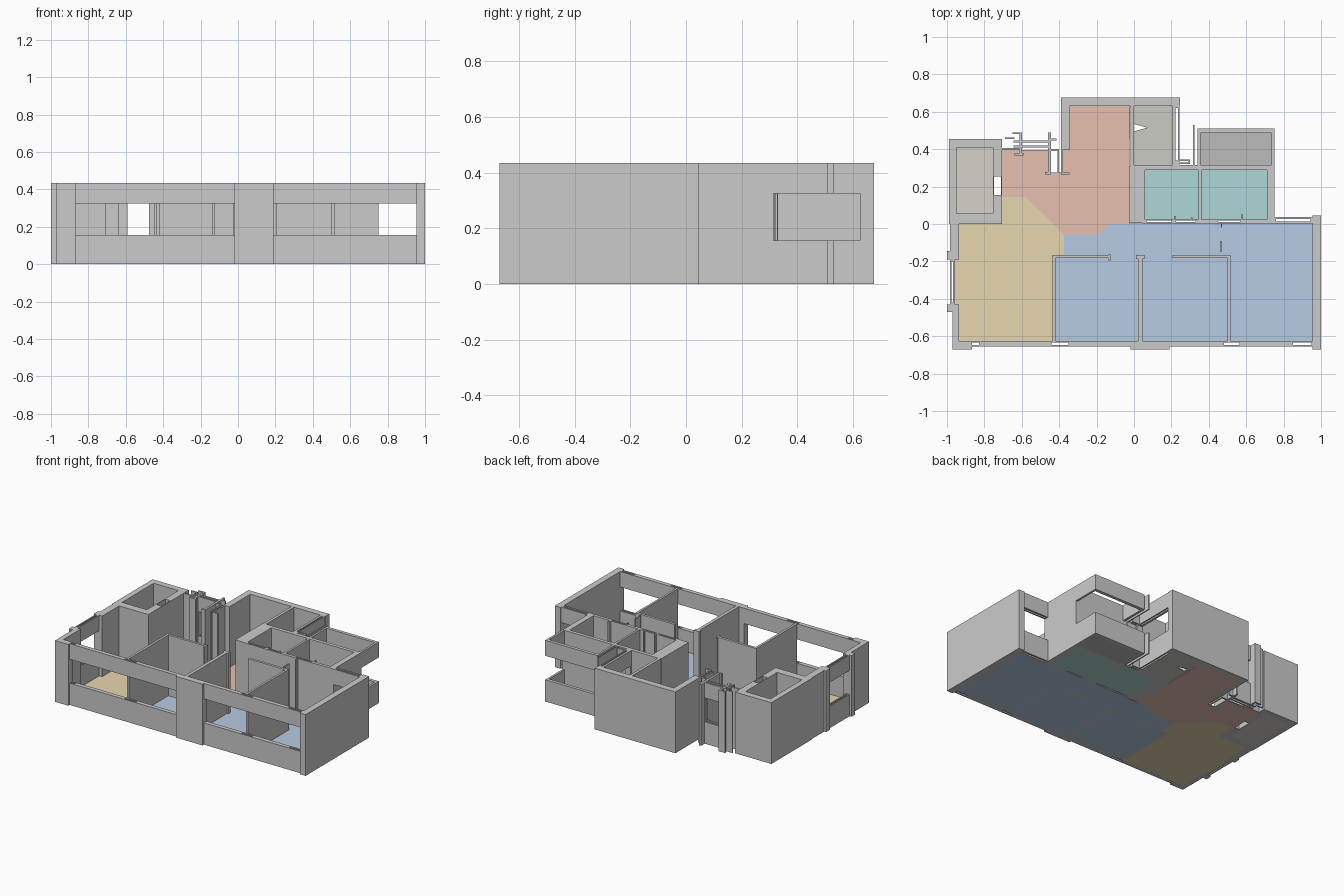
import bpy, bmesh
from itertools import product

H, SILL, HEAD = 0.435, 0.155, 0.325   # wall height and window band
FLOOR_T = 0.004


def finish(name, bm, colour=None):
    bmesh.ops.recalc_face_normals(bm, faces=bm.faces[:])
    me = bpy.data.meshes.new(name)
    bm.to_mesh(me)
    bm.free()
    ob = bpy.data.objects.new(name, me)
    bpy.context.collection.objects.link(ob)
    if colour:
        mat = bpy.data.materials.new(name + "_colour")
        mat.diffuse_color = (*colour, 1)
        me.materials.append(mat)
    return ob


def walls(name, rects, slots=(), bands=()):
    """Union of full-height plan rectangles (x0,x1,y0,y1), less full-height
    slots and less window bands, meshed as one clean outer skin."""
    cuts = [(*s, -1, 2) for s in slots] + [(*b, SILL, HEAD) for b in bands]
    allr = list(rects) + [c[:4] for c in cuts]
    xs = sorted({v for r in allr for v in r[:2]})
    ys = sorted({v for r in allr for v in r[2:]})
    zs = [0, SILL, HEAD, H] if bands else [0, H]
    inside = lambda r, x, y: r[0] < x < r[1] and r[2] < y < r[3]
    filled = set()
    for i, j, k in product(range(len(xs) - 1), range(len(ys) - 1), range(len(zs) - 1)):
        x, y, z = [(a[n] + a[n + 1]) / 2 for a, n in ((xs, i), (ys, j), (zs, k))]
        if any(inside(r, x, y) for r in rects) and not any(
                inside(c, x, y) and c[4] < z < c[5] for c in cuts):
            filled.add((i, j, k))
    bm, verts = bmesh.new(), {}

    def vert(c):
        if c not in verts:
            verts[c] = bm.verts.new((xs[c[0]], ys[c[1]], zs[c[2]]))
        return verts[c]

    for cell in filled:
        for axis, side in product(range(3), (0, 1)):
            nb = list(cell)
            nb[axis] += 2 * side - 1
            if tuple(nb) in filled:
                continue
            quad = []
            for u, v in ((0, 0), (1, 0), (1, 1), (0, 1)):
                c = list(cell)
                c[axis] += side
                c[(axis + 1) % 3] += u
                c[(axis + 2) % 3] += v
                quad.append(vert(tuple(c)))
            bm.faces.new(quad if side else quad[::-1])
    bmesh.ops.dissolve_limit(bm, angle_limit=0.01, verts=bm.verts[:], edges=bm.edges[:])
    return finish(name, bm)


def floor(name, colour, *polys):
    """Thin coloured slabs from plan outlines."""
    bm = bmesh.new()
    for pts in polys:
        f = bm.faces.new([bm.verts.new((x, y, 0)) for x, y in pts])
        ext = bmesh.ops.extrude_face_region(bm, geom=[f], use_keep_orig=True)
        for v in ext["geom"]:
            if isinstance(v, bmesh.types.BMVert):
                v.co.z = FLOOR_T
    return finish(name, bm, colour)


def rect(x0, x1, y0, y1):
    return [(x0, y0), (x1, y0), (x1, y1), (x0, y1)]


# front facade with central pier, two long windows and wall cavities
walls("front_wall",
      [(-0.87, 0.955, -0.655, -0.625), (-0.97, -0.865, -0.67, -0.625),
       (-0.02, 0.19, -0.67, -0.625)],
      [(-0.865, -0.83, -0.646, -0.634), (-0.44, -0.35, -0.646, -0.634),
       (0.48, 0.565, -0.646, -0.634), (0.85, 0.95, -0.646, -0.634)],
      [(-0.865, -0.02, -0.68, -0.62), (0.19, 0.955, -0.68, -0.62)])
walls("right_wall", [(0.955, 1.0, -0.67, 0.045)])

# left facade with its window
walls("left_wall",
      [(-0.97, -0.935, -0.625, -0.43), (-1.0, -0.94, -0.47, -0.43),
       (-0.985, -0.958, -0.43, -0.19), (-1.0, -0.96, -0.19, -0.145),
       (-0.985, -0.935, -0.19, 0.0)],
      [(-0.976, -0.967, -0.42, -0.2)],
      [(-1.1, -0.9, -0.43, -0.19)])

# closed shaft at the back left
walls("shaft_walls", [(-0.99, -0.705, 0.0, 0.455)],
      [(-0.95, -0.755, 0.055, 0.41), (-0.748, -0.712, 0.155, 0.255)])

# back hall walls and the thick core between hall and bathrooms
walls("back_hall_walls",
      [(-0.39, 0.245, 0.63, 0.675), (-0.39, -0.345, 0.395, 0.675),
       (-0.39, -0.38, 0.27, 0.4), (-0.39, -0.345, 0.265, 0.275),
       (-0.02, 0.0, 0.3, 0.635), (-0.025, 0.045, 0.005, 0.31)])

# entrance frame
walls("entrance_frame",
      [(-0.645, -0.455, 0.41, 0.42), (-0.645, -0.455, 0.435, 0.447),
       (-0.705, -0.6, 0.395, 0.405), (-0.64, -0.59, 0.365, 0.38),
       (-0.612, -0.6, 0.37, 0.49), (-0.65, -0.61, 0.48, 0.49),
       (-0.69, -0.64, 0.455, 0.463), (-0.46, -0.445, 0.27, 0.49),
       (-0.46, -0.415, 0.447, 0.458), (-0.475, -0.445, 0.265, 0.277),
       (-0.41, -0.4, 0.275, 0.4), (-0.45, -0.4, 0.39, 0.4)],
      (), [(-0.598, -0.462, 0.38, 0.46)])

# small back room: window on its right side
walls("utility_wall",
      [(0.207, 0.242, 0.315, 0.63), (0.242, 0.3, 0.32, 0.345),
       (0.315, 0.323, 0.315, 0.53), (0.0, 0.207, 0.31, 0.316)],
      [(0.223, 0.234, 0.34, 0.62), (0.242, 0.29, 0.329, 0.337)],
      [(0.2, 0.25, 0.33, 0.625), (0.25, 0.33, 0.318, 0.54)])

# balcony with an all-round open band
walls("balcony_parapet", [(0.34, 0.75, 0.315, 0.51)],
      [(0.355, 0.735, 0.3, 0.487)], [(0.3, 0.8, 0.315, 0.55)])

# bathroom walls
walls("bathroom_walls",
      [(0.045, 0.06, 0.005, 0.31), (0.045, 0.75, 0.29, 0.315),
       (0.345, 0.36, 0.02, 0.3), (0.71, 0.75, 0.01, 0.315),
       (0.045, 0.75, 0.003, 0.025), (0.215, 0.223, 0.02, 0.042),
       (0.305, 0.313, 0.02, 0.035), (0.572, 0.582, 0.003, 0.05)],
      [(0.225, 0.33, 0.01, 0.019), (0.45, 0.57, 0.01, 0.019),
       (0.07, 0.2, 0.01, 0.019)])
walls("side_window_wall", [(0.75, 0.955, 0.003, 0.037)],
      [(0.76, 0.945, 0.013, 0.026)], [(0.75, 0.955, 0, 0.04)])

# partitions between the front rooms
walls("front_partitions",
      [(-0.437, -0.42, -0.625, -0.165), (-0.437, -0.125, -0.183, -0.165),
       (-0.135, -0.125, -0.195, -0.16), (0.022, 0.045, -0.625, -0.165),
       (0.012, 0.055, -0.188, -0.165), (0.5, 0.515, -0.625, -0.165),
       (0.205, 0.515, -0.183, -0.165)])
# open door leaf and frame in the corridor
walls("door_leaf", [(0.46, 0.468, -0.15, -0.09), (0.464, 0.47, -0.02, 0.003)])

# floors
floor("living_floor", (0.8, 0.68, 0.43),
      [(-0.935, -0.625), (-0.437, -0.625), (-0.437, -0.165), (-0.375, -0.165),
       (-0.375, -0.055), (-0.58, 0.145), (-0.705, 0.145), (-0.705, 0), (-0.935, 0)],
      rect(-0.958, -0.935, -0.43, -0.19))
floor("hall_floor", (0.79, 0.53, 0.43),
      [(-0.705, 0.145), (-0.58, 0.145), (-0.375, -0.055), (-0.19, -0.055),
       (-0.13, 0), (-0.025, 0), (-0.025, 0.31), (-0.02, 0.63), (-0.345, 0.63),
       (-0.345, 0.395), (-0.38, 0.395), (-0.38, 0.275), (-0.46, 0.275),
       (-0.46, 0.395), (-0.705, 0.395)])
floor("bedroom_floor", (0.47, 0.59, 0.77),
      rect(-0.42, 0.022, -0.625, -0.183), rect(0.045, 0.5, -0.625, -0.183),
      rect(0.515, 0.955, -0.625, -0.165),
      rect(-0.125, 0.012, -0.183, -0.165), rect(0.055, 0.205, -0.183, -0.165),
      [(-0.375, -0.165), (0.955, -0.165), (0.955, 0.003), (-0.13, 0.003),
       (-0.19, -0.055), (-0.375, -0.055)])
floor("bathroom_floor", (0.43, 0.68, 0.68),
      rect(0.06, 0.345, 0.025, 0.29), rect(0.36, 0.71, 0.025, 0.29))
floor("utility_floor", (0.6, 0.6, 0.55),
      [(0, 0.316), (0.207, 0.316), (0.207, 0.63), (0, 0.63),
       (0, 0.535), (0.07, 0.515), (0, 0.495)])
floor("balcony_floor", (0.5, 0.5, 0.5), rect(0.355, 0.735, 0.315, 0.487))
floor("shaft_floor", (0.68, 0.65, 0.59), rect(-0.95, -0.755, 0.055, 0.41))
